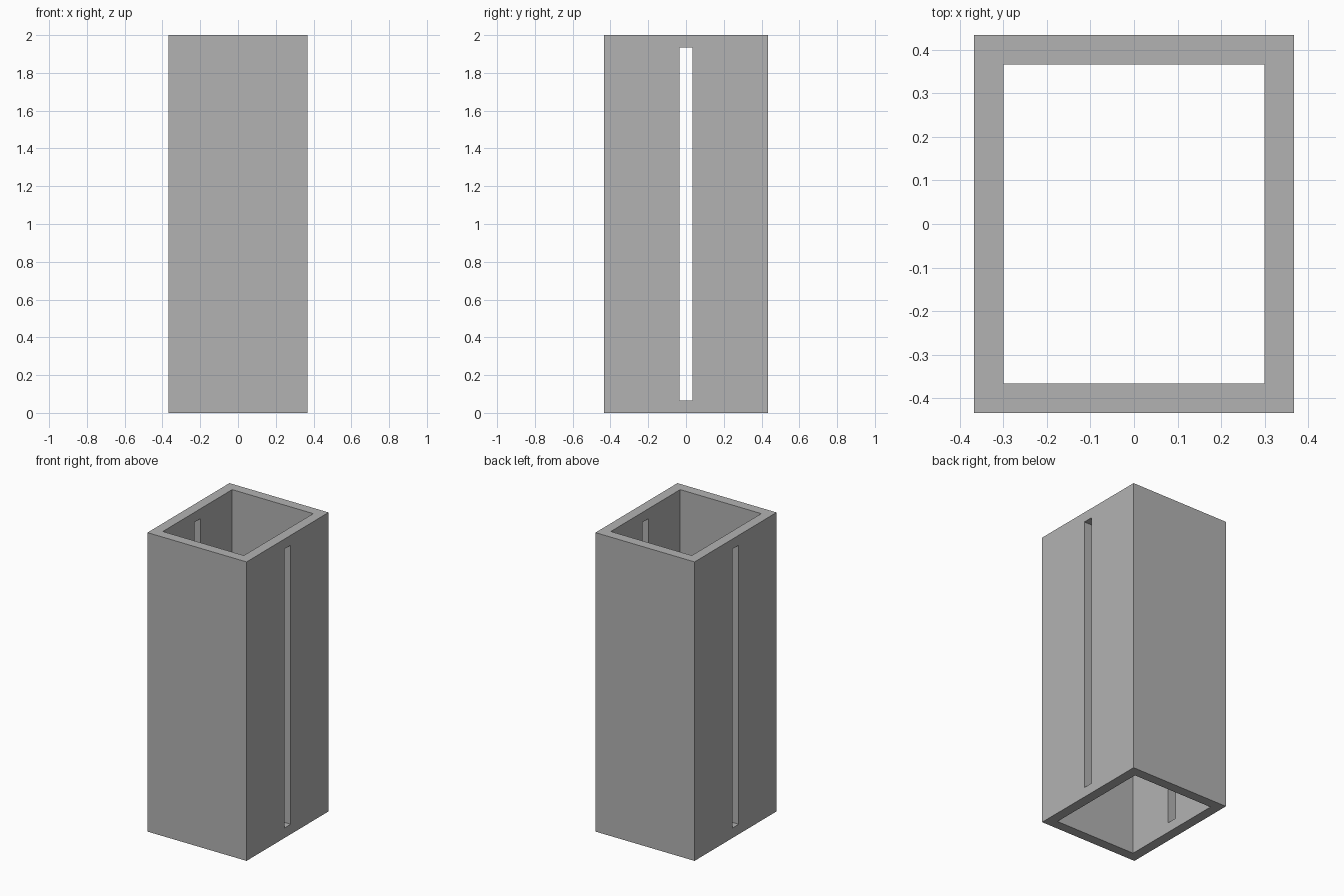
import bpy
import bmesh

cube = bpy.data.objects.get("Cube")
if cube:
    bpy.data.objects.remove(cube, do_unlink=True)

HALF_X, HALF_Y, HEIGHT = 0.3667, 0.4333, 2.0
WALL = 0.0667

grey = bpy.data.materials.new("plain_grey")
grey.use_nodes = True
grey.diffuse_color = (0.45, 0.45, 0.45, 1)
grey.node_tree.nodes["Principled BSDF"].inputs["Base Color"].default_value = (0.45, 0.45, 0.45, 1)


def box(name, half_x, half_y, z0, z1):
    """Axis-aligned box centred on the z axis."""
    bm = bmesh.new()
    bmesh.ops.create_cube(bm, size=1)
    for v in bm.verts:
        v.co = (v.co.x * 2 * half_x, v.co.y * 2 * half_y, z0 if v.co.z < 0 else z1)
    mesh = bpy.data.meshes.new(name)
    bm.to_mesh(mesh)
    bm.free()
    mesh.materials.append(grey)
    obj = bpy.data.objects.new(name, mesh)
    bpy.context.collection.objects.link(obj)
    return obj


# Rectangular tube, open at both ends
tube = box("slotted_tube", HALF_X, HALF_Y, 0, HEIGHT)

# Bore through the height, and one long slot through both side walls
cutters = [
    box("bore_cutter", HALF_X - WALL, HALF_Y - WALL, -1, HEIGHT + 1),
    box("slot_cutter", HALF_X + 1, WALL / 2, WALL, HEIGHT - WALL),
]
for cutter in cutters:
    mod = tube.modifiers.new(cutter.name, "BOOLEAN")
    mod.operation = "DIFFERENCE"
    mod.solver = "EXACT"
    mod.object = cutter

# Bake the cuts into the tube and discard the cutters
bpy.context.view_layer.update()
evaluated = tube.evaluated_get(bpy.context.evaluated_depsgraph_get())
cut_mesh = bpy.data.meshes.new_from_object(evaluated)
tube.modifiers.clear()
tube.data = cut_mesh
cut_mesh.name = "slotted_tube"
for cutter in cutters:
    bpy.data.objects.remove(cutter, do_unlink=True)
